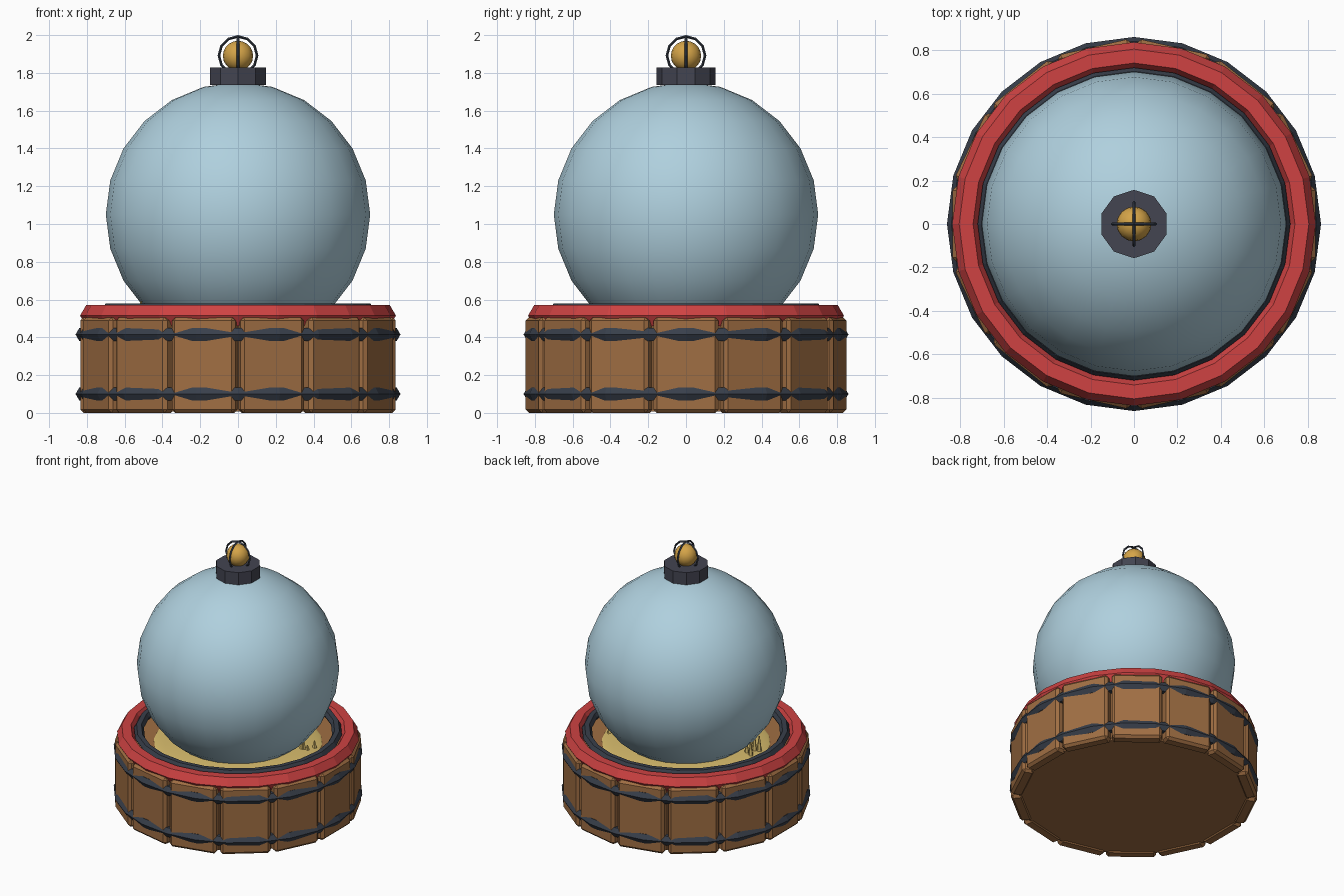
import bpy, bmesh, math, random
from mathutils import Matrix, Vector

if "Cube" in bpy.data.objects:
    bpy.data.objects.remove(bpy.data.objects["Cube"])

random.seed(4)


def material(name, rgb):
    m = bpy.data.materials.new(name)
    m.diffuse_color = (*rgb, 1)
    m.use_nodes = True
    m.node_tree.nodes["Principled BSDF"].inputs["Base Color"].default_value = m.diffuse_color
    return m


WOOD = material("wood", (0.35, 0.156, 0.056))
IRON = material("iron", (0.040, 0.050, 0.070))
CAP = material("cap_grey", (0.056, 0.058, 0.082))
RED = material("red", (0.62, 0.055, 0.055))
GLASS = material("pale_glass", (0.43, 0.63, 0.73))
SAND = material("sand", (0.68, 0.50, 0.15))
GOLD = material("gold", (0.66, 0.37, 0.065))


def finish(name, mat, smooth=None):
    ob = bpy.context.object
    ob.name = name
    ob.data.materials.append(mat)
    if smooth:
        bpy.ops.object.shade_smooth_by_angle(angle=math.radians(smooth))
    return ob


def ring(name, mat, z, major, minor, seg=24, sides=6, rot=(0, 0, 0), smooth=None):
    bpy.ops.mesh.primitive_torus_add(major_segments=seg, minor_segments=sides,
                                     major_radius=major, minor_radius=minor,
                                     location=(0, 0, z), rotation=rot)
    return finish(name, mat, smooth)


def ball(name, mat, z, r, seg, rings, sz=1):
    bpy.ops.mesh.primitive_uv_sphere_add(segments=seg, ring_count=rings, radius=r,
                                         location=(0, 0, z))
    bpy.context.object.scale.z = sz
    return finish(name, mat, 60)


def drum(name, mat, r, z0, z1, n, turn=0):
    bpy.ops.mesh.primitive_cylinder_add(vertices=n, radius=r, depth=z1 - z0,
                                        location=(0, 0, (z0 + z1) / 2),
                                        rotation=(0, 0, turn))
    return finish(name, mat)


# barrel core closing the bottom and backing the plank gaps
drum("barrel_core", WOOD, 0.79, 0.008, 0.47, 28)

# fourteen bevelled planks
N = 14
for i in range(N):
    a = 2 * math.pi * i / N
    bpy.ops.mesh.primitive_cube_add(size=1, location=(0.79 * math.cos(a), 0.79 * math.sin(a), 0.253),
                                    rotation=(0, 0, a))
    p = bpy.context.object
    p.scale = (0.09, 0.345, 0.506)
    bpy.ops.object.transform_apply(location=False, rotation=False, scale=True)
    b = p.modifiers.new("bevel", "BEVEL")
    b.width, b.segments = 0.018, 1
    finish(f"plank_{i + 1}", WOOD)

# iron hoops, red rim and inner seat ring
ring("lower_hoop", IRON, 0.10, 0.82, 0.040)
ring("upper_hoop", IRON, 0.415, 0.82, 0.040)
ring("red_rim", RED, 0.515, 0.772, 0.064)
ring("seat_ring", IRON, 0.549, 0.685, 0.034)

# sand mound with two small clusters of spiky tufts
ball("sand_mound", SAND, 0.465, 0.59, 24, 12, 0.08)
bm = bmesh.new()
for cx, cy, top in ((0.47, 0.17, 0.57), (-0.49, -0.10, 0.605)):
    for k in range(5):
        off = Vector((random.uniform(-0.035, 0.035), random.uniform(-0.06, 0.06), 0))
        h = top - 0.46 - 0.012 * k
        bmesh.ops.create_cone(bm, cap_ends=True, segments=5, radius1=0.022, radius2=0.004, depth=h,
                              matrix=Matrix.Translation(Vector((cx, cy, 0.46 + h / 2)) + off))
me = bpy.data.meshes.new("tufts")
bm.to_mesh(me)
bm.free()
me.materials.append(SAND)
bpy.context.collection.objects.link(bpy.data.objects.new("tufts", me))

# glass globe
ball("globe", GLASS, 1.05, 0.70, 24, 12)

# cap, gold finial and crossed wire cage
drum("cap", CAP, 0.157, 1.735, 1.828, 10)
ball("finial", GOLD, 1.89, 0.08, 16, 10)
for name, turn in (("cage_wire_a", 0), ("cage_wire_b", math.pi / 2)):
    ring(name, IRON, 1.892, 0.101, 0.007, 12, 4, (math.pi / 2, 0, turn))

# ten-sided cap points its corner toward the front
bpy.data.objects["cap"].rotation_euler.z = math.radians(0)
